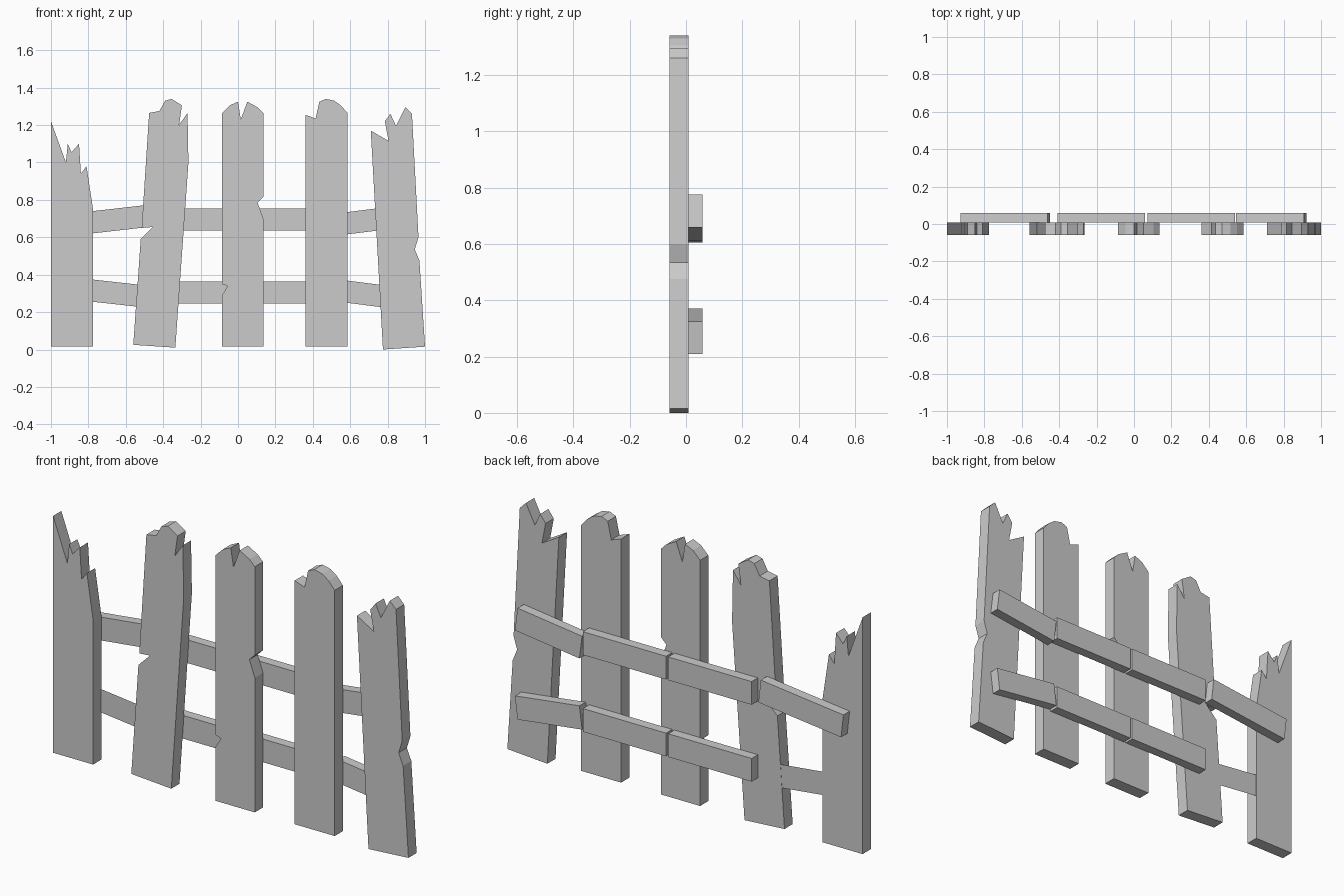
import bpy, bmesh
from mathutils import Vector

if "Cube" in bpy.data.objects:
    bpy.data.objects.remove(bpy.data.objects["Cube"])


def prism(name, outline, y0, y1=None):
    """Extrude an (x, z) outline from y0 to y1; a single flat face if y1 is None."""
    bm = bmesh.new()
    face = bm.faces.new([bm.verts.new((x, y0, z)) for x, z in outline])
    if y1 is not None:
        ext = bmesh.ops.extrude_face_region(bm, geom=[face], use_keep_orig=True)
        moved = [g for g in ext["geom"] if isinstance(g, bmesh.types.BMVert)]
        bmesh.ops.translate(bm, verts=moved, vec=(0, y1 - y0, 0))
        bmesh.ops.recalc_face_normals(bm, faces=bm.faces[:])
    mesh = bpy.data.meshes.new(name)
    bm.to_mesh(mesh)
    bm.free()
    obj = bpy.data.objects.new(name, mesh)
    bpy.context.collection.objects.link(obj)
    return obj


def rail_outline(x0, z0, x1, z1, height=0.118):
    """Rectangle around a centre line, with square-cut ends."""
    a, b = Vector((x0, z0)), Vector((x1, z1))
    d = (b - a).normalized()
    n = Vector((-d.y, d.x)) * height / 2
    return [a - n, b - n, b + n, a + n]


FRONT, MID, BACK = -0.058, 0.008, 0.058

# Broken upright planks, left to right
prism("plank_far_left", [
    (-1, .015), (-.775, .015), (-.775, .75), (-.81, .98), (-.84, .94),
    (-.85, 1.10), (-.89, 1.055), (-.91, 1.10), (-.92, 1.0), (-1, 1.22)], FRONT, MID)
prism("plank_left", [
    (-.56, .025), (-.335, .01), (-.265, 1.0), (-.27, 1.265), (-.315, 1.20),
    (-.30, 1.305), (-.355, 1.34), (-.39, 1.33), (-.42, 1.275), (-.475, 1.265),
    (-.515, .65), (-.455, .655), (-.52, .59)], FRONT, MID)
prism("plank_middle", [
    (-.085, .015), (.135, .015), (.135, .70), (.105, .785), (.135, .815),
    (.135, 1.265), (.105, 1.295), (.05, 1.325), (.015, 1.23), (0, 1.325),
    (-.045, 1.305), (-.085, 1.265), (-.085, .35), (-.055, .34), (-.085, .29)], FRONT, MID)
prism("plank_right", [
    (.36, .015), (.585, .015), (.585, 1.265), (.55, 1.305), (.515, 1.33),
    (.47, 1.34), (.435, 1.325), (.415, 1.235), (.36, 1.255)], FRONT, MID)
prism("plank_far_right", [
    (.775, .0), (1, .015), (.97, .475), (.945, .535), (.965, .60),
    (.93, 1.26), (.895, 1.295), (.845, 1.195), (.815, 1.26), (.785, 1.22),
    (.805, 1.115), (.71, 1.17)], FRONT, MID)

# Rail segments behind the planks
rails = {
    "upper_rail_far_left": (-.92, .664, -.455, .717),
    "upper_rail_left": (-.41, .695, .06, .695),
    "upper_rail_right": (.072, .695, .54, .695),
    "upper_rail_far_right": (.552, .671, .915, .717),
    "lower_rail_left": (-.41, .304, .06, .304),
    "lower_rail_right": (.072, .304, .54, .304),
    "lower_rail_far_right": (.552, .313, .915, .267),
}
for name, line in rails.items():
    prism(name, rail_outline(*line), MID, BACK)

# Lower left rail is only a flat sliver level with the plank backs
prism("lower_rail_sliver", rail_outline(-.915, .330, -.455, .279), MID - 0.001)
